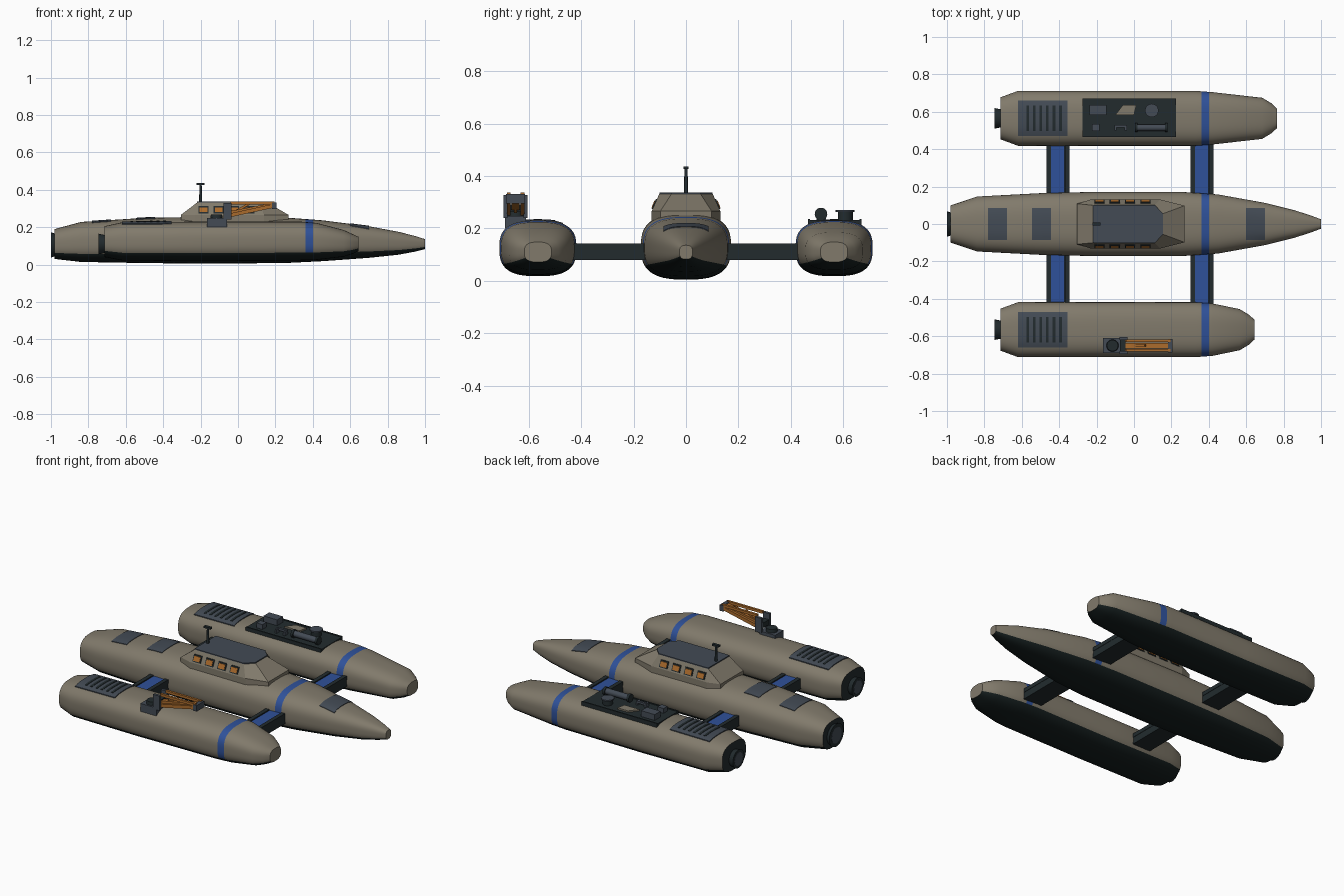
import bpy, bmesh, math
from mathutils import Vector

if "Cube" in bpy.data.objects:
    bpy.data.objects.remove(bpy.data.objects["Cube"])


def mat(name, rgb):
    m = bpy.data.materials.new(name)
    m.diffuse_color = (*rgb, 1)
    m.use_nodes = True
    m.node_tree.nodes["Principled BSDF"].inputs["Base Color"].default_value = m.diffuse_color
    return m


TAN = mat("hull tan", (0.22, 0.195, 0.148))
BLUE = mat("stripe blue", (0.028, 0.082, 0.32))
BOTTOM = mat("bottom dark green", (0.008, 0.014, 0.014))
SLATE = mat("slate grey", (0.056, 0.07, 0.09))
DARK = mat("charcoal", (0.016, 0.024, 0.027))
ORANGE = mat("orange", (0.40, 0.145, 0.025))
N = 2.8  # roundness of the hull section


def mesh_object(name, verts, faces, *mats):
    me = bpy.data.meshes.new(name)
    me.from_pydata(verts, [], faces)
    bm = bmesh.new()
    bm.from_mesh(me)
    bmesh.ops.recalc_face_normals(bm, faces=bm.faces)
    bm.to_mesh(me)
    bm.free()
    for m in mats:
        me.materials.append(m)
    ob = bpy.data.objects.new(name, me)
    bpy.context.collection.objects.link(ob)
    return ob


def smooth(ob, angle=30):
    bpy.ops.object.select_all(action='DESELECT')
    ob.select_set(True)
    bpy.context.view_layer.objects.active = ob
    bpy.ops.object.shade_smooth_by_angle(angle=math.radians(angle))


def box(name, lo, hi, m):
    v = [(x, y, z) for x in (lo[0], hi[0]) for y in (lo[1], hi[1]) for z in (lo[2], hi[2])]
    f = [(0, 1, 3, 2), (4, 6, 7, 5), (0, 4, 5, 1), (2, 3, 7, 6), (0, 2, 6, 4), (1, 5, 7, 3)]
    return mesh_object(name, v, f, m)


def layers(name, rings, m):
    """Solid through a stack of rings with equal point counts."""
    n = len(rings[0])
    v = [p for r in rings for p in r]
    f = [(k * n + i, k * n + (i + 1) % n, (k + 1) * n + (i + 1) % n, (k + 1) * n + i)
         for k in range(len(rings) - 1) for i in range(n)]
    f += [tuple(range(n)), tuple(range(len(v) - n, len(v)))]
    return mesh_object(name, v, f, m)


def tube(name, a, b, r1, r2, m, n=20):
    a, b = Vector(a), Vector(b)
    q = (b - a).to_track_quat('Z', 'Y')
    circ = [Vector((math.cos(2 * math.pi * i / n), math.sin(2 * math.pi * i / n), 0)) for i in range(n)]
    ob = layers(name, [[a + q @ (c * r1) for c in circ], [b + q @ (c * r2) for c in circ]], m)
    smooth(ob)
    return ob


def beam(name, a, b, w, h, m):
    """Rectangular bar between two points in the xz plane."""
    a, b = Vector(a), Vector(b)
    up = (b - a).cross(Vector((0, 1, 0))).normalized() * (-h / 2)
    s = Vector((0, w / 2, 0))
    return layers(name, [[p - s - up, p + s - up, p + s + up, p - s + up] for p in (a, b)], m)


def station(st, x):
    """Half width, bottom and top of a hull at x."""
    for p, q in zip(st, st[1:]):
        if x <= q[0] + 1e-9:
            t = (x - p[0]) / (q[0] - p[0])
            return [p[i] + (q[i] - p[i]) * t for i in (1, 2, 3)]
    return st[-1][1:]


def hull(name, st, yc, n=56):
    xs = sorted({s[0] for s in st} | {0.36, 0.40})
    v, f, mi = [], [], []
    sp = lambda c: math.copysign(abs(c) ** (2 / N), c)
    ang = [2 * math.pi * (i + 0.5) / n for i in range(n)]
    for x in xs:
        w, lo, hi = station(st, x)
        v += [(x, yc + w * sp(math.cos(a)), (lo + hi) / 2 + (hi - lo) / 2 * sp(math.sin(a))) for a in ang]
    for k in range(len(xs) - 1):
        for i in range(n):
            j = (i + 1) % n
            f.append((k * n + i, k * n + j, (k + 1) * n + j, (k + 1) * n + i))
            low = (sp(math.sin(ang[i])) + sp(math.sin(ang[j]))) / 2 < -0.58
            stripe = 0.359 < (xs[k] + xs[k + 1]) / 2 < 0.401
            mi.append(2 if low else 1 if stripe else 0)
    f += [tuple(range(n)), tuple(range(len(v) - n, len(v)))]
    mi += [3, 0]
    ob = mesh_object(name, v, f, TAN, BLUE, BOTTOM, DARK)
    ob.data.polygons.foreach_set("material_index", mi)
    smooth(ob, 25)


def deck_plate(name, st, yc, x0, x1, y0, y1, lift, m):
    """Thin plate that follows the curved deck."""
    nx, ny = 6, 10
    v, f = [], []
    for d in (lift, -0.004):
        for i in range(nx + 1):
            x = x0 + (x1 - x0) * i / nx
            w, lo, hi = station(st, x)
            for j in range(ny + 1):
                y = y0 + (y1 - y0) * j / ny
                z = (lo + hi) / 2 + (hi - lo) / 2 * max(0, 1 - abs(y / w) ** N) ** (1 / N)
                v.append((x, yc + y, z + d))
    row, top = ny + 1, (nx + 1) * (ny + 1)
    for i in range(nx):
        for j in range(ny):
            a = i * row + j
            q = (a, a + 1, a + row + 1, a + row)
            f += [q, tuple(top + k for k in q)]
    rim = ([j for j in range(ny)] + [i * row + ny for i in range(nx)]
           + [nx * row + j for j in range(ny, 0, -1)] + [i * row for i in range(nx, 0, -1)])
    f += [(a, b, b + top, a + top) for a, b in zip(rim, rim[1:] + rim[:1])]
    smooth(mesh_object(name, v, f, m))


# Hulls: x, half width, bottom, top
MAIN = [(-0.98, 0.10, 0.03, 0.19), (-0.84, 0.147, 0.014, 0.228), (-0.5, 0.165, 0.008, 0.25),
        (-0.2, 0.172, 0.005, 0.255), (0.25, 0.172, 0.008, 0.252), (0.45, 0.158, 0.018, 0.237),
        (0.7, 0.113, 0.036, 0.205), (0.86, 0.073, 0.053, 0.175), (0.95, 0.044, 0.07, 0.152),
        (1.0, 0.025, 0.083, 0.136)]


def side_stations(tip):
    return [(-0.715, 0.112, 0.04, 0.205), (-0.62, 0.147, 0.022, 0.226), (-0.2, 0.147, 0.018, 0.23),
            (0.33, 0.147, 0.022, 0.23), (0.42, 0.14, 0.025, 0.223), (tip - 0.08, 0.11, 0.042, 0.185),
            (tip - 0.03, 0.08, 0.058, 0.162), (tip, 0.052, 0.072, 0.148)]


NEAR, FAR, YS = side_stations(0.645), side_stations(0.765), 0.565
hull("main_hull", MAIN, 0)
hull("near_side_hull", NEAR, -YS)
hull("far_side_hull", FAR, YS)

# Stern nozzles
for nm, x, y, r in (("main", -0.98, 0, 0.068), ("near", -0.715, -YS, 0.055), ("far", -0.715, YS, 0.055)):
    e = 0.02 if nm == "main" else 0.03
    z = 0.105 if nm == "main" else 0.11
    tube(nm + "_nozzle", (x + 0.01, y, z), (x - e, y, z), r * 0.85, r, DARK, 24)
    tube(nm + "_nozzle_core", (x - e, y, z), (x - e - 0.001, y, z), r * 0.7, r * 0.7, SLATE, 24)

# Cross beams with blue walkway
for nm, xc in (("rear", -0.407), ("front", 0.363)):
    box(nm + "_cross_beam", (xc - 0.06, -0.46, 0.08), (xc + 0.06, 0.46, 0.125), DARK)
    box(nm + "_walkway", (xc - 0.036, -0.45, 0.12), (xc + 0.036, 0.45, 0.138), BLUE)
    for s in (-1, 1):
        box(nm + "_beam_rail", (xc + s * 0.05 - 0.012, -0.45, 0.12), (xc + s * 0.05 + 0.012, 0.45, 0.143), DARK)

# Deck hatches on the main hull
for x in (-0.78, -0.545, 0.60):
    deck_plate("deck_hatch", MAIN, 0, x, x + 0.1, -0.085, 0.085, 0.003, SLATE)

# Engine grilles on the side hulls
for st, y in ((NEAR, -YS), (FAR, YS)):
    deck_plate("engine_grille", st, y, -0.62, -0.355, -0.095, 0.095, 0.005, SLATE)
    for i in range(6):
        x = -0.575 + i * 0.035
        deck_plate("grille_slot", st, y, x, x + 0.014, -0.068, 0.068, 0.007, DARK)


# Cabin
def ring(half, z):
    return [(x, y, z) for x, y in half] + [(x, -y, z) for x, y in reversed(half)]


foot = [(-0.305, 0.108), (-0.23, 0.131), (0.14, 0.131), (0.27, 0.098)]
roof = [(-0.218, 0.1), (-0.19, 0.102), (0.11, 0.102), (0.155, 0.055)]
layers("cabin", [ring(foot, 0.2), ring(foot, 0.266), ring(roof, 0.332)], TAN)
layers("cabin_roof", [ring(roof, 0.331), ring(roof, 0.338)], SLATE)

# Cabin windows: dark frames with orange panes leaning with the wall
for s in (-1, 1):
    for xc in (-0.185, -0.103, -0.021, 0.061):
        for nm, hw, hh, out, m in (("frame", 0.027, 0.019, 0.004, DARK), ("pane", 0.021, 0.013, 0.007, ORANGE)):
            wall = lambda z, d: s * (0.131 - (z - 0.266) * 0.44 + d)
            layers("window_" + nm, [[(xc - hw, wall(z, d), z), (xc + hw, wall(z, d), z),
                                     (xc + hw, wall(z2, d), z2), (xc - hw, wall(z2, d), z2)]
                                    for d in (-0.002, out) for z, z2 in ((0.293 - hh, 0.293 + hh),)], m)

# Mast
tube("mast", (-0.2, 0, 0.335), (-0.2, 0, 0.43), 0.008, 0.006, DARK, 12)
box("mast_head", (-0.222, -0.009, 0.426), (-0.178, 0.009, 0.437), DARK)

# Equipment tray on the far hull
box("equipment_tray", (-0.275, 0.465, 0.205), (0.225, 0.67, 0.233), DARK)
for s in (0.465, 0.662):
    box("tray_lip", (-0.275, s, 0.23), (0.225, s + 0.008, 0.237), DARK)
box("equipment_box", (-0.238, 0.582, 0.23), (-0.148, 0.637, 0.268), SLATE)
wedge = [(-0.1, 0.583), (0.0, 0.583), (0.012, 0.635), (-0.06, 0.635)]
layers("chart_panel", [[(x, y, z) for x, y in wedge] for z in (0.23, 0.242)], TAN)
tube("winch_base", (0.095, 0.607, 0.23), (0.095, 0.607, 0.262), 0.028, 0.028, DARK)
tube("winch_cap", (0.095, 0.607, 0.262), (0.095, 0.607, 0.27), 0.036, 0.036, SLATE)
box("pump_block", (-0.225, 0.497, 0.23), (-0.185, 0.535, 0.262), SLATE)
for x in (-0.105, -0.05):
    box("cleat_post", (x, 0.5, 0.23), (x + 0.012, 0.53, 0.255), SLATE)
box("cleat_bar", (-0.105, 0.517, 0.245), (-0.038, 0.53, 0.258), SLATE)
tube("gas_bottle", (0.01, 0.515, 0.255), (0.175, 0.515, 0.255), 0.018, 0.018, SLATE)
for x in (0.005, 0.165):
    tube("bottle_collar", (x, 0.515, 0.255), (x + 0.014, 0.515, 0.255), 0.024, 0.024, DARK)

# Crane on the near hull
yc = -0.65
box("crane_base", (-0.165, yc - 0.04, 0.2), (-0.06, yc + 0.04, 0.248), SLATE)
tube("crane_turret", (-0.115, yc, 0.245), (-0.115, yc, 0.268), 0.033, 0.03, DARK)
for s in (-1, 1):
    y = yc + s * 0.038
    box("crane_bracket", (-0.078, y - 0.008, 0.24), (-0.035, y + 0.008, 0.328), SLATE)
    beam("boom_upper_rail", (-0.04, yc + s * 0.026, 0.329), (0.195, yc + s * 0.026, 0.329), 0.014, 0.015, ORANGE)
    beam("boom_lower_rail", (-0.06, yc + s * 0.026, 0.26), (0.19, yc + s * 0.026, 0.314), 0.014, 0.02, ORANGE)
box("crane_crosshead", (-0.075, yc - 0.035, 0.262), (-0.045, yc + 0.035, 0.292), DARK)
beam("boom_cylinder", (-0.06, yc, 0.275), (0.19, yc, 0.322), 0.03, 0.016, ORANGE)
beam("boom_brace", (-0.05, yc, 0.265), (0.06, yc, 0.325), 0.012, 0.012, ORANGE)
box("boom_head", (0.182, yc - 0.036, 0.296), (0.206, yc + 0.036, 0.332), SLATE)
